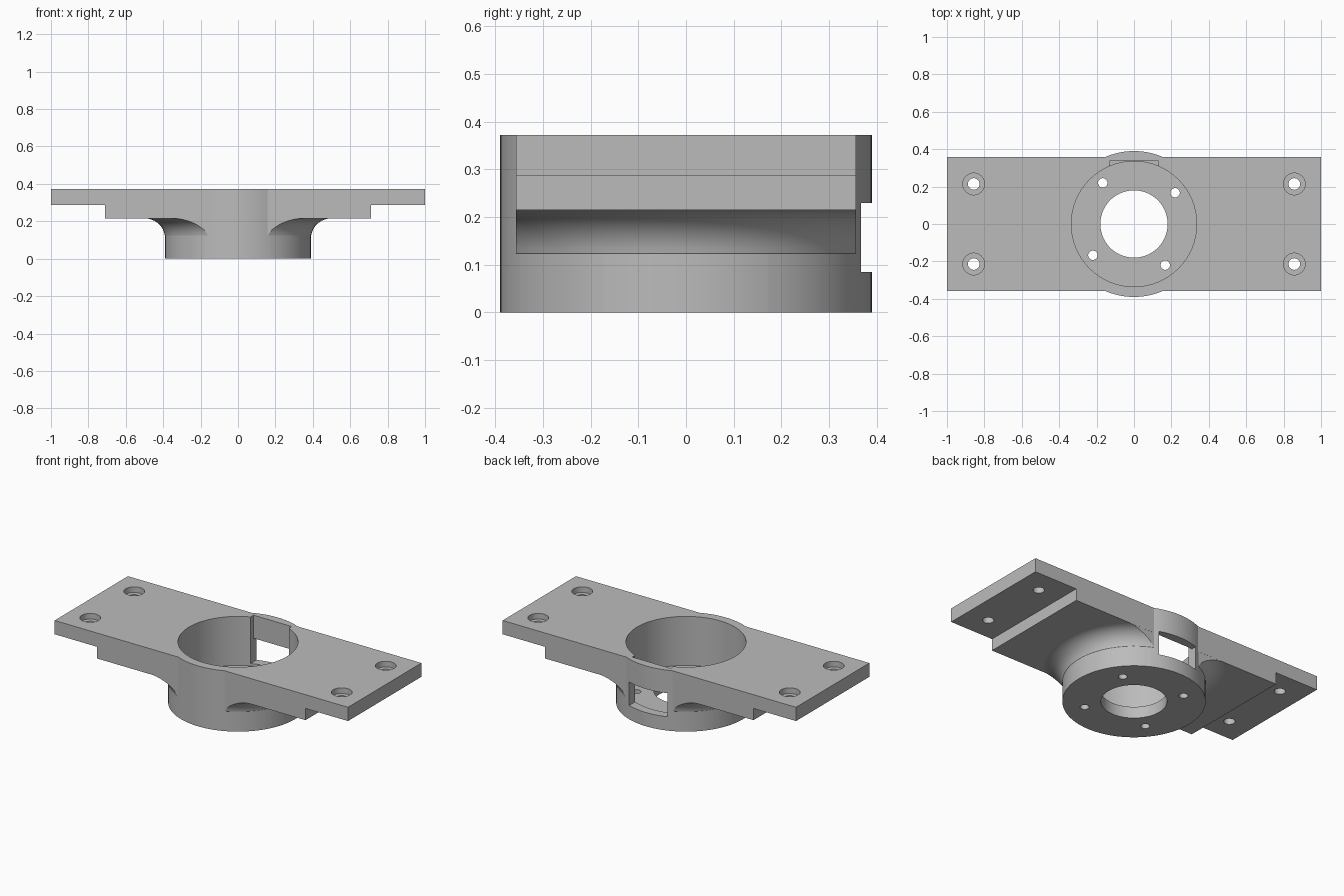
import bpy, bmesh, math

if "Cube" in bpy.data.objects:
    bpy.data.objects.remove(bpy.data.objects["Cube"], do_unlink=True)

TOP, SHOULDER, STEP = 0.372, 0.287, 0.215
HALF_DEPTH, HUB_R, FILLET = 0.357, 0.39, 0.107

grey = bpy.data.materials.new("plain grey")
grey.use_nodes = True
grey.diffuse_color = (0.5, 0.5, 0.5, 1)
grey.node_tree.nodes["Principled BSDF"].inputs["Base Color"].default_value = (0.5, 0.5, 0.5, 1)


def finish(name, bm):
    bmesh.ops.recalc_face_normals(bm, faces=bm.faces)
    mesh = bpy.data.meshes.new(name)
    bm.to_mesh(mesh)
    bm.free()
    mesh.materials.append(grey)
    obj = bpy.data.objects.new(name, mesh)
    bpy.context.scene.collection.objects.link(obj)
    return obj


def box(name, x0, x1, y0, y1, z0, z1):
    bm = bmesh.new()
    bmesh.ops.create_cube(bm, size=1)
    for v in bm.verts:
        v.co = (x1 if v.co.x > 0 else x0, y1 if v.co.y > 0 else y0, z1 if v.co.z > 0 else z0)
    return finish(name, bm)


def lathe(name, profile, at=(0, 0), sides=96):
    """Solid of revolution; the profile is (radius, z) from bottom to top."""
    bm = bmesh.new()
    rings = [[bm.verts.new((at[0] + r * math.cos(2 * math.pi * i / sides),
                            at[1] + r * math.sin(2 * math.pi * i / sides), z))
              for i in range(sides)] for r, z in profile]
    for low, high in zip(rings, rings[1:]):
        for i in range(sides):
            j = (i + 1) % sides
            bm.faces.new((low[i], low[j], high[j], high[i]))
    bm.faces.new(rings[0])
    bm.faces.new(rings[-1])
    return finish(name, bm)


def cylinder(name, r, z0, z1, at=(0, 0), sides=96):
    return lathe(name, [(r, z0), (r, z1)], at, sides)


def combine(target, tool, operation):
    mod = target.modifiers.new("cut", 'BOOLEAN')
    mod.object, mod.operation, mod.solver = tool, operation, 'EXACT'
    bpy.context.view_layer.update()
    graph = bpy.context.evaluated_depsgraph_get()
    mesh = bpy.data.meshes.new_from_object(target.evaluated_get(graph))
    target.modifiers.clear()
    target.data = mesh
    bpy.data.objects.remove(tool, do_unlink=True)


# Stepped mounting plate, extruded along y
outline = [(-1, TOP + 0.03), (-1, SHOULDER), (-0.71, SHOULDER), (-0.71, STEP)]
outline += [(-x, z) for x, z in reversed(outline)]
bm = bmesh.new()
face = bm.faces.new([bm.verts.new((x, -HALF_DEPTH, z)) for x, z in outline])
side = bmesh.ops.extrude_face_region(bm, geom=[face])["geom"]
bmesh.ops.translate(bm, vec=(0, 2 * HALF_DEPTH, 0),
                    verts=[v for v in side if isinstance(v, bmesh.types.BMVert)])
bracket = finish("mounting_bracket", bm)

# Concave flare under the plate, trimmed to the plate's depth
arc = [math.radians(a) for a in range(9, 88, 6)]
profile = [(HUB_R - 0.02, STEP - FILLET - 0.01)]
profile += [(HUB_R + FILLET * (1 - math.cos(a)), STEP - FILLET * (1 - math.sin(a))) for a in arc]
profile += [(HUB_R + FILLET, STEP + 0.001), (HUB_R + FILLET, STEP + 0.04)]
flare = lathe("flare", profile)
trim = HALF_DEPTH - 0.0005
combine(flare, box("trim", -1, 1, -trim, trim, 0, 1), 'INTERSECT')
combine(bracket, flare, 'UNION')

# Round hub, then level the top
combine(bracket, cylinder("hub", HUB_R, 0, TOP + 0.05), 'UNION')
combine(bracket, box("leveller", -2, 2, -1, 1, TOP, 1), 'DIFFERENCE')

# Bore, centre hole, flat pocket and rear window
cutters = [
    cylinder("bore", 0.335, 0.07, 0.6),
    cylinder("centre_hole", 0.18, -0.1, 0.2),
    box("pocket", -0.13, 0.13, 0.2, 0.337, 0.085, 0.6),
    box("window", -0.13, 0.13, 0.3, 0.5, 0.085, 0.23),
]

# Four floor holes, a quarter turn apart
x, y = 0.22, 0.167
for i in range(4):
    cutters.append(cylinder("floor_hole", 0.025, -0.1, 0.2, (x, y), 32))
    x, y = -y, x

# Counterbored screw holes at the corners
for sx in (-1, 1):
    for sy in (-1, 1):
        spot = (sx * 0.857, sy * 0.214)
        cutters.append(cylinder("counterbore", 0.058, TOP - 0.035, 0.6, spot, 48))
        cutters.append(cylinder("screw_hole", 0.031, 0.1, 0.5, spot, 32))

for cutter in cutters:
    combine(bracket, cutter, 'DIFFERENCE')

# Smooth the round walls, keep flats flat
bpy.ops.object.select_all(action='DESELECT')
bracket.select_set(True)
bpy.context.view_layer.objects.active = bracket
bpy.ops.object.shade_smooth_by_angle(angle=math.radians(15))
weighted = bracket.modifiers.new("weighted_normals", 'WEIGHTED_NORMAL')
weighted.keep_sharp = True
